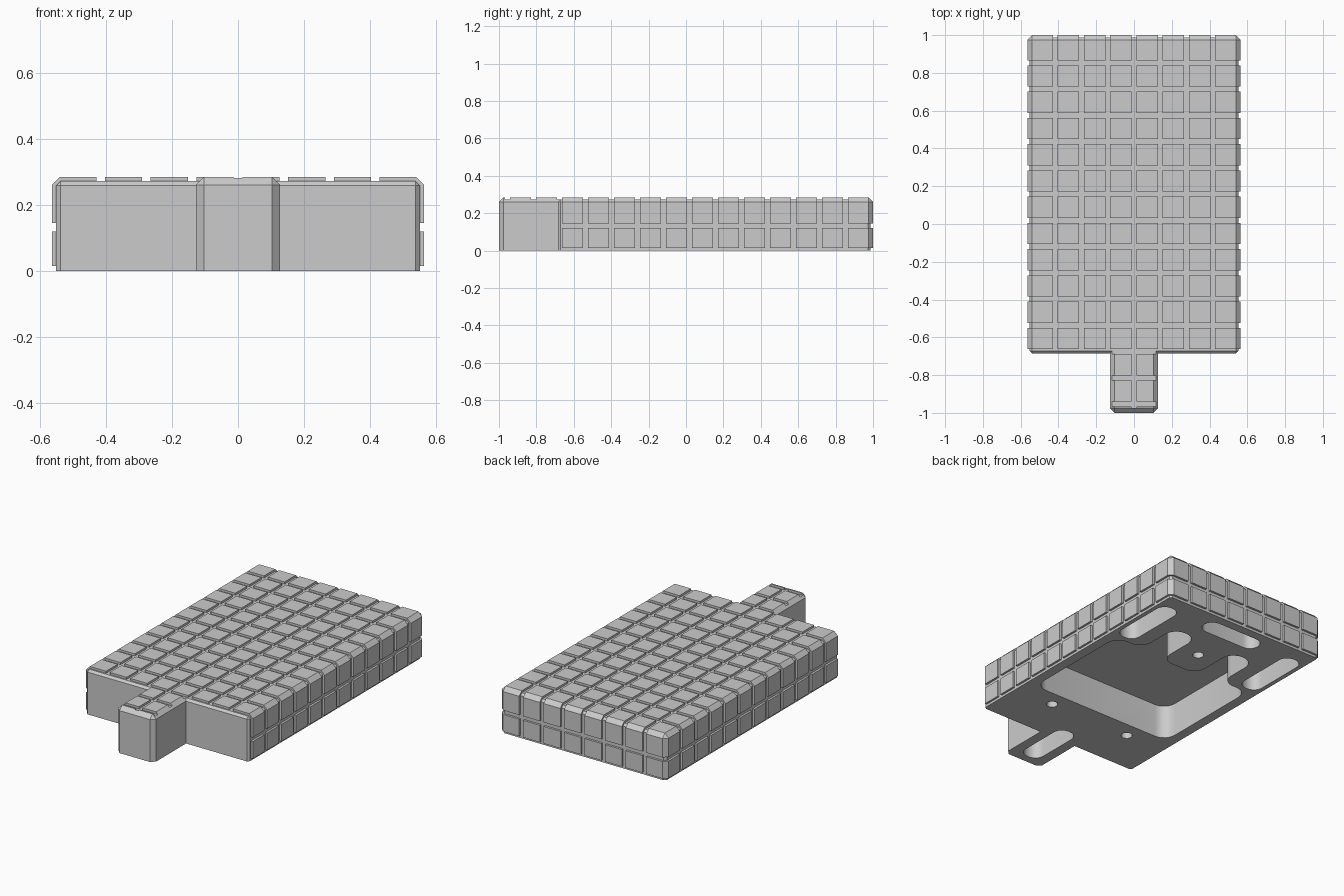
import bpy, bmesh, math
from mathutils import Vector

old = bpy.data.objects.get("Cube")
if old:
    bpy.data.objects.remove(old, do_unlink=True)

grey = bpy.data.materials.new("plain_grey")
grey.use_nodes = True
GREY = (0.6, 0.6, 0.6, 1)
grey.diffuse_color = GREY
grey.node_tree.nodes["Principled BSDF"].inputs["Base Color"].default_value = GREY

PITCH = 0.139      # tile spacing
GAP = 0.013        # half the groove width, also the groove depth
TOP, FLOOR = 0.285, 0.272
HALF_X, EDGE = 0.565, 0.025
FIRST_Y = 0.853    # rearmost cross groove


def to_object(name, bm):
    bmesh.ops.recalc_face_normals(bm, faces=bm.faces)
    mesh = bpy.data.meshes.new(name)
    bm.to_mesh(mesh)
    bm.free()
    mesh.materials.append(grey)
    ob = bpy.data.objects.new(name, mesh)
    bpy.context.collection.objects.link(ob)
    return ob


def add_box(bm, x, y, z):
    verts = bmesh.ops.create_cube(bm, size=1)["verts"]
    for v in verts:
        v.co = [lo + (c + 0.5) * (hi - lo) for c, (lo, hi) in zip(v.co, (x, y, z))]


def box(name, x, y, z, chamfer=0):
    """Box whose edges are chamfered everywhere but round the base."""
    bm = bmesh.new()
    add_box(bm, x, y, z)
    if chamfer:
        edges = [e for e in bm.edges if max(v.co.z for v in e.verts) > z[0] + 0.01]
        bmesh.ops.bevel(bm, geom=edges, offset=chamfer, segments=1, affect='EDGES')
    return to_object(name, bm)


def rounded_prism(name, points, radius, depth, steps=6):
    """Extrude a right-angled outline upward with its corners rounded."""
    bm = bmesh.new()
    verts = []
    pts = [Vector((x, y, -0.05)) for x, y in points]
    for i, p in enumerate(pts):
        back = (pts[i - 1] - p).normalized() * radius
        ahead = (pts[(i + 1) % len(pts)] - p).normalized() * radius
        for k in range(steps + 1):
            t = math.pi / 2 * (1 - k / steps)
            verts.append(bm.verts.new(p + back * (1 - math.cos(t)) + ahead * (1 - math.sin(t))))
    bmesh.ops.remove_doubles(bm, verts=verts, dist=1e-4)
    face = bm.faces.new([v for v in verts if v.is_valid])
    out = bmesh.ops.extrude_face_region(bm, geom=[face])["geom"]
    bmesh.ops.translate(bm, vec=(0, 0, depth + 0.05),
                        verts=[g for g in out if isinstance(g, bmesh.types.BMVert)])
    return to_object(name, bm)


def combine(target, other, operation):
    mod = target.modifiers.new("combine", 'BOOLEAN')
    mod.operation, mod.solver, mod.object = operation, 'EXACT', other
    bpy.context.view_layer.objects.active = target
    bpy.ops.object.modifier_apply(modifier=mod.name)
    bpy.data.objects.remove(other, do_unlink=True)


def rect(x0, x1, y0, y1):
    return [(x0, y0), (x1, y0), (x1, y1), (x0, y1)]


# Raised tiles: a chamfered block split by a grid of cells
tiles = box("tiles", (-HALF_X, HALF_X), (-0.72, 1), (-0.1, TOP), EDGE)
cells = bmesh.new()
for i in range(-4, 4):
    x = (-0.7 if i == -4 else i * PITCH + GAP, 0.7 if i == 3 else (i + 1) * PITCH - GAP)
    for j in range(12):
        low = FIRST_Y - j * PITCH + GAP
        y = (low, 1.2 if j == 0 else low + PITCH - 2 * GAP)
        for z in ((0.015, 0.12), (0.145, 0.4)):
            add_box(cells, x, y, z)
combine(tiles, to_object("tile_cells", cells), 'INTERSECT')

# Solid body beneath the tiles
body = box("body", (GAP - HALF_X, HALF_X - GAP), (-0.685, 1 - GAP), (0, FLOOR), GAP)
combine(body, tiles, 'UNION')

# Front tab with its shallow grooves
tab = box("front_tab", (-0.128, 0.128), (-1, -0.6), (0, TOP), EDGE)
for y in ((-0.689, -0.5), (-0.828, -0.802), (-0.967, -0.941)):
    combine(tab, box("cross_groove", (-0.3, 0.3), y, (FLOOR, 0.4)), 'DIFFERENCE')
combine(tab, box("centre_groove", (-GAP, GAP), (-0.978, -0.5), (FLOOR, 0.4)), 'DIFFERENCE')
combine(body, tab, 'UNION')

# Underside: main cavity with two arms round a central boss
half = [(0.49, -0.30), (0.49, 0.43), (0.30, 0.43), (0.30, 0.72), (0.13, 0.72), (0.13, 0.40)]
outline = half + [(-x, y) for x, y in reversed(half)]
cavities = [rounded_prism("main_cavity", outline, 0.08, 0.21)]

# Underside: slots and screw holes
slots = [rect(-0.20, 0.20, 0.81, 0.93), rect(-0.065, 0.065, -0.95, -0.58)]
slots += [rect(s * 0.46 - 0.065, s * 0.46 + 0.065, 0.46, 0.89) for s in (-1, 1)]
cavities += [rounded_prism("slot", s, 0.0595, 0.21) for s in slots]
for x, y in ((0.28, -0.40), (-0.28, -0.40), (0, 0.575)):
    r = 0.032
    cavities.append(rounded_prism("screw_hole", rect(x - r, x + r, y - r, y + r), r * 0.99, 0.21))
for c in cavities:
    combine(body, c, 'DIFFERENCE')

body.name = "tiled_block"
bpy.ops.object.select_all(action='DESELECT')
body.select_set(True)
bpy.context.view_layer.objects.active = body
bpy.ops.object.shade_smooth_by_angle(angle=math.radians(25))
